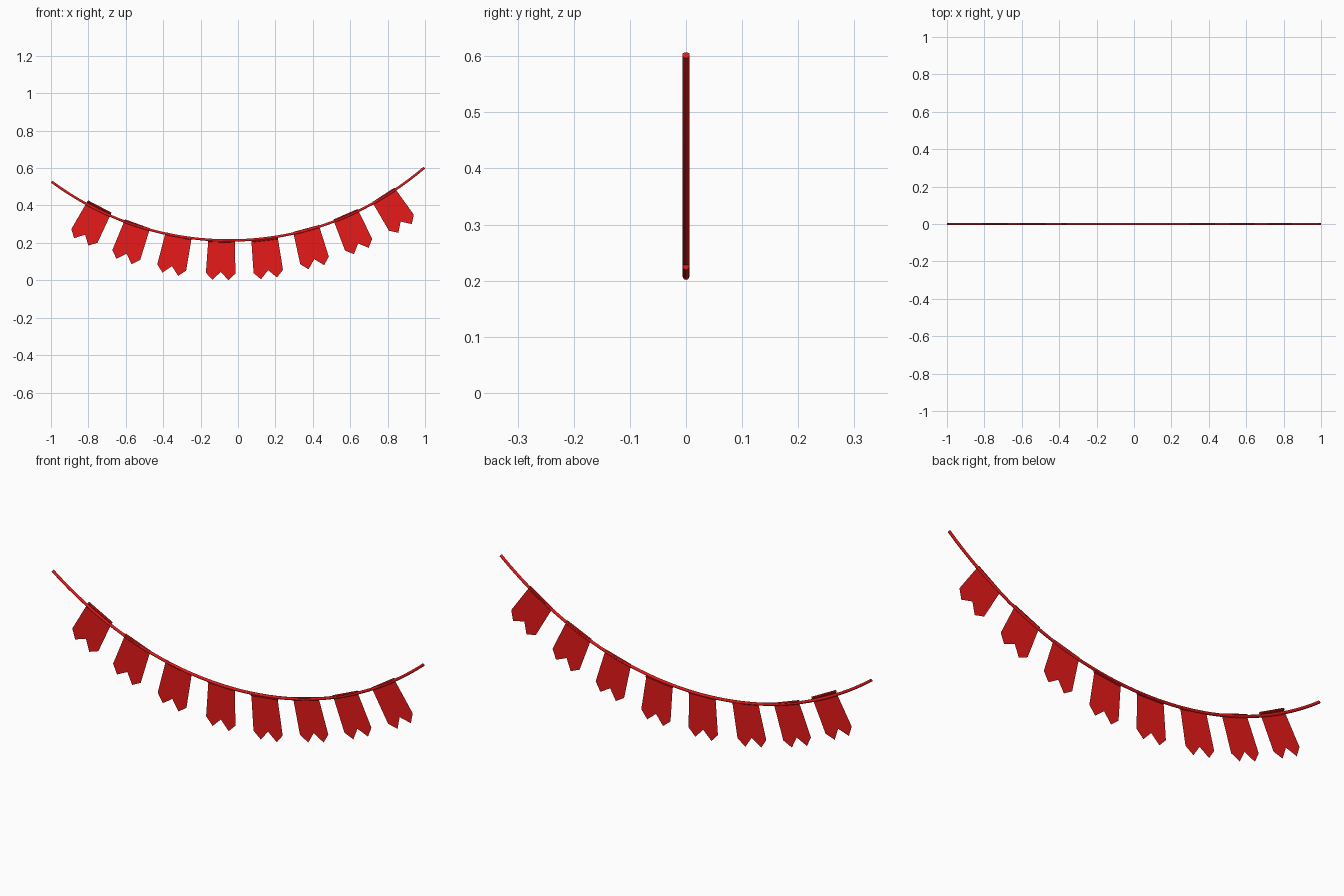
import bpy, bmesh, math
from mathutils import Matrix, Vector

if "Cube" in bpy.data.objects:
    bpy.data.objects.remove(bpy.data.objects["Cube"])

red = bpy.data.materials.new("red")
red.diffuse_color = (0.8, 0.01, 0.01, 1)
red.use_nodes = True
red.node_tree.nodes["Principled BSDF"].inputs["Base Color"].default_value = red.diffuse_color


def rope_z(x):
    u2 = (x + 0.0476) ** 2
    return 0.213 + 0.31 * u2 + 0.0434 * u2 * u2


def finish(name, bm):
    me = bpy.data.meshes.new(name)
    bm.to_mesh(me)
    bm.free()
    me.materials.append(red)
    ob = bpy.data.objects.new(name, me)
    bpy.context.collection.objects.link(ob)
    return ob


# Sagging rope: an eight-sided ring swept along the hanging curve
bm = bmesh.new()
N, SIDES, R = 48, 8, 0.007
rings = []
for i in range(N + 1):
    x = -0.996 + 1.992 * i / N
    slope = (rope_z(x + 0.001) - rope_z(x - 0.001)) / 0.002
    normal = Vector((-slope, 0, 1)).normalized()
    ring = []
    for k in range(SIDES):
        a = 2 * math.pi * (k + 0.5) / SIDES
        p = Vector((x, 0, rope_z(x))) + R * (normal * math.cos(a) + Vector((0, math.sin(a), 0)))
        ring.append(bm.verts.new(p))
    rings.append(ring)
for a, b in zip(rings, rings[1:]):
    for k in range(SIDES):
        j = (k + 1) % SIDES
        bm.faces.new((a[k], a[j], b[j], b[k])).smooth = True
bm.faces.new(rings[0])
bm.faces.new(rings[-1])
bmesh.ops.recalc_face_normals(bm, faces=bm.faces)
finish("rope", bm)

# Pennants: paper-thin sheet with two points, hung from a slim hem on the rope
outline = [(-0.071, 0), (-0.079, -0.175), (-0.043, -0.212), (0, -0.168),
           (0.043, -0.212), (0.079, -0.175), (0.071, 0)]
# centre x, centre z, tilt in degrees
flags = [(-0.74, 0.393, -27.5), (-0.538, 0.30, -19.8), (-0.318, 0.24, -12),
         (-0.088, 0.213, -1.5), (0.142, 0.221, 6.5), (0.364, 0.275, 15),
         (0.575, 0.351, 23.5), (0.778, 0.455, 33)]
for i, (cx, cz, tilt) in enumerate(flags, 1):
    place = Matrix.Translation((cx, 0, cz)) @ Matrix.Rotation(math.radians(-tilt), 4, 'Y')
    bm = bmesh.new()
    v = [bm.verts.new((x, 0, z)) for x, z in outline]
    bm.faces.new((v[0], v[1], v[2], v[3]))
    bm.faces.new((v[0], v[3], v[6]))
    bm.faces.new((v[3], v[4], v[5], v[6]))
    bmesh.ops.transform(bm, matrix=place, verts=bm.verts)
    finish(f"pennant_{i}", bm)

    bm = bmesh.new()
    bmesh.ops.create_cone(bm, cap_ends=True, segments=8, radius1=0.006, radius2=0.006, depth=0.142,
                          matrix=place @ Matrix.Translation((0, 0, -0.004)) @ Matrix.Rotation(math.pi / 2, 4, 'Y'))
    finish(f"pennant_hem_{i}", bm)
